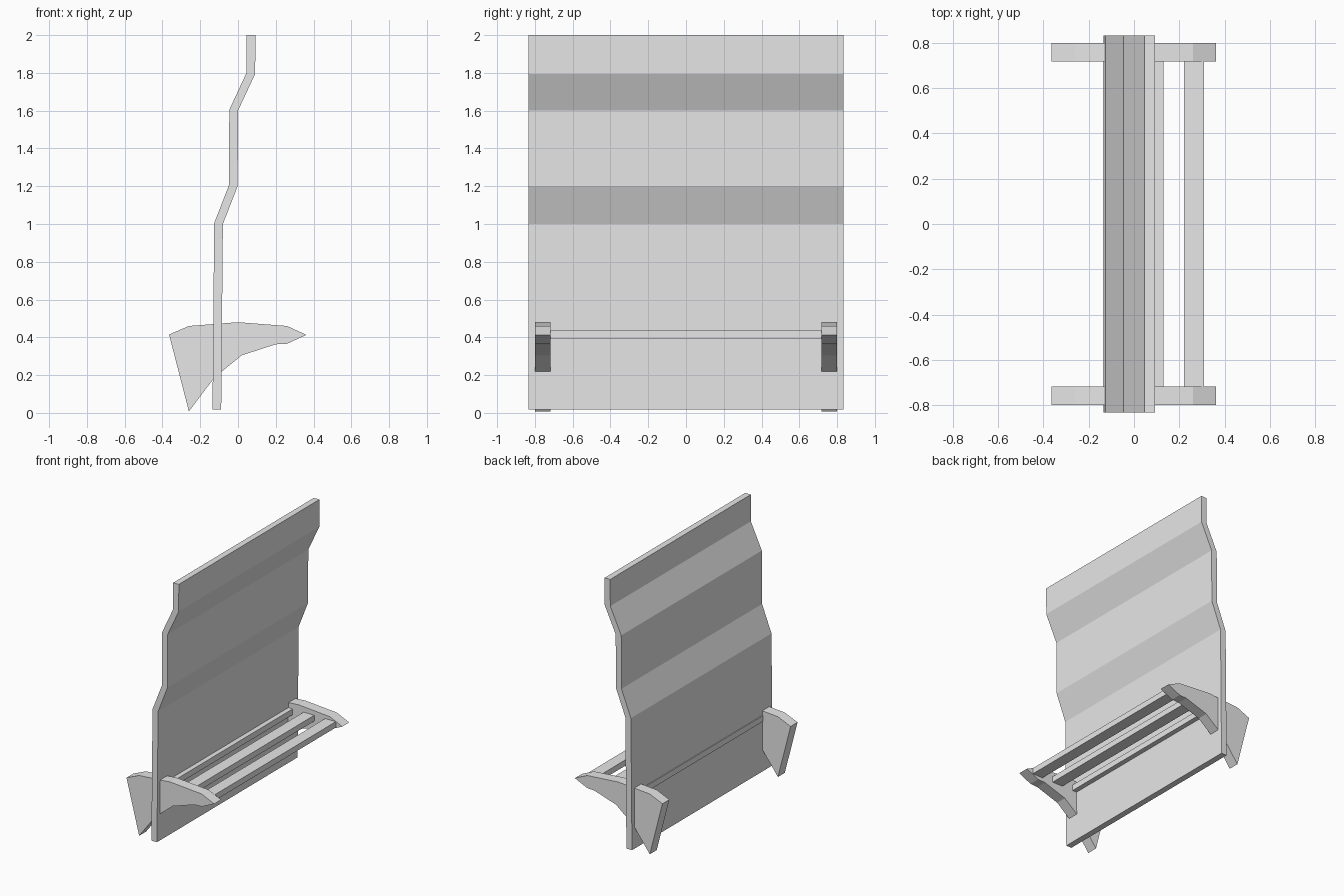
import bpy
import bmesh

cube = bpy.data.objects.get("Cube")
if cube:
    bpy.data.objects.remove(cube, do_unlink=True)

GREY = (0.8, 0.8, 0.8, 1.0)
grey = bpy.data.materials.new("light grey")
grey.use_nodes = True
grey.diffuse_color = GREY
grey.node_tree.nodes["Principled BSDF"].inputs["Base Color"].default_value = GREY


def extrude_profile(name, profile, y0, y1):
    """Flat-faced solid from an x-z outline swept along y."""
    bm = bmesh.new()
    face = bm.faces.new([bm.verts.new((x, y0, z)) for x, z in profile])
    swept = bmesh.ops.extrude_face_region(bm, geom=[face])["geom"]
    moved = [v for v in swept if isinstance(v, bmesh.types.BMVert)]
    bmesh.ops.translate(bm, verts=moved, vec=(0, y1 - y0, 0))
    bmesh.ops.recalc_face_normals(bm, faces=bm.faces)
    mesh = bpy.data.meshes.new(name)
    bm.to_mesh(mesh)
    bm.free()
    mesh.materials.append(grey)
    obj = bpy.data.objects.new(name, mesh)
    bpy.context.scene.collection.objects.link(obj)
    return obj


# Stepped back panel: one side line, offset by the board thickness
THICK = 0.046
line = [(-0.135, 0.018), (-0.126, 1.005), (-0.048, 1.205),
        (-0.046, 1.605), (0.045, 1.8), (0.046, 2.0)]
other = [(x + THICK, z if z in (0.018, 2.0) else z - 0.005) for x, z in line]
extrude_profile("back_panel", line + other[::-1], -0.833, 0.833)

# Curved end brackets passing through the panel
bracket = [(-0.365, 0.415), (-0.26, 0.46), (0.0, 0.48), (0.26, 0.46),
           (0.362, 0.413), (0.26, 0.366), (0.2, 0.363), (0.02, 0.305),
           (-0.085, 0.22), (-0.13, 0.18), (-0.26, 0.008)]
for name, y in (("front_bracket", -0.8), ("rear_bracket", 0.718)):
    extrude_profile(name, bracket, y, y + 0.082)

# Seat slats between the brackets
for i in range(3):
    x = -0.137 + i * 0.179
    slat = [(x, 0.392), (x + 0.088, 0.392), (x + 0.088, 0.436), (x, 0.436)]
    extrude_profile(f"seat_slat_{i + 1}", slat, -0.72, 0.72)
